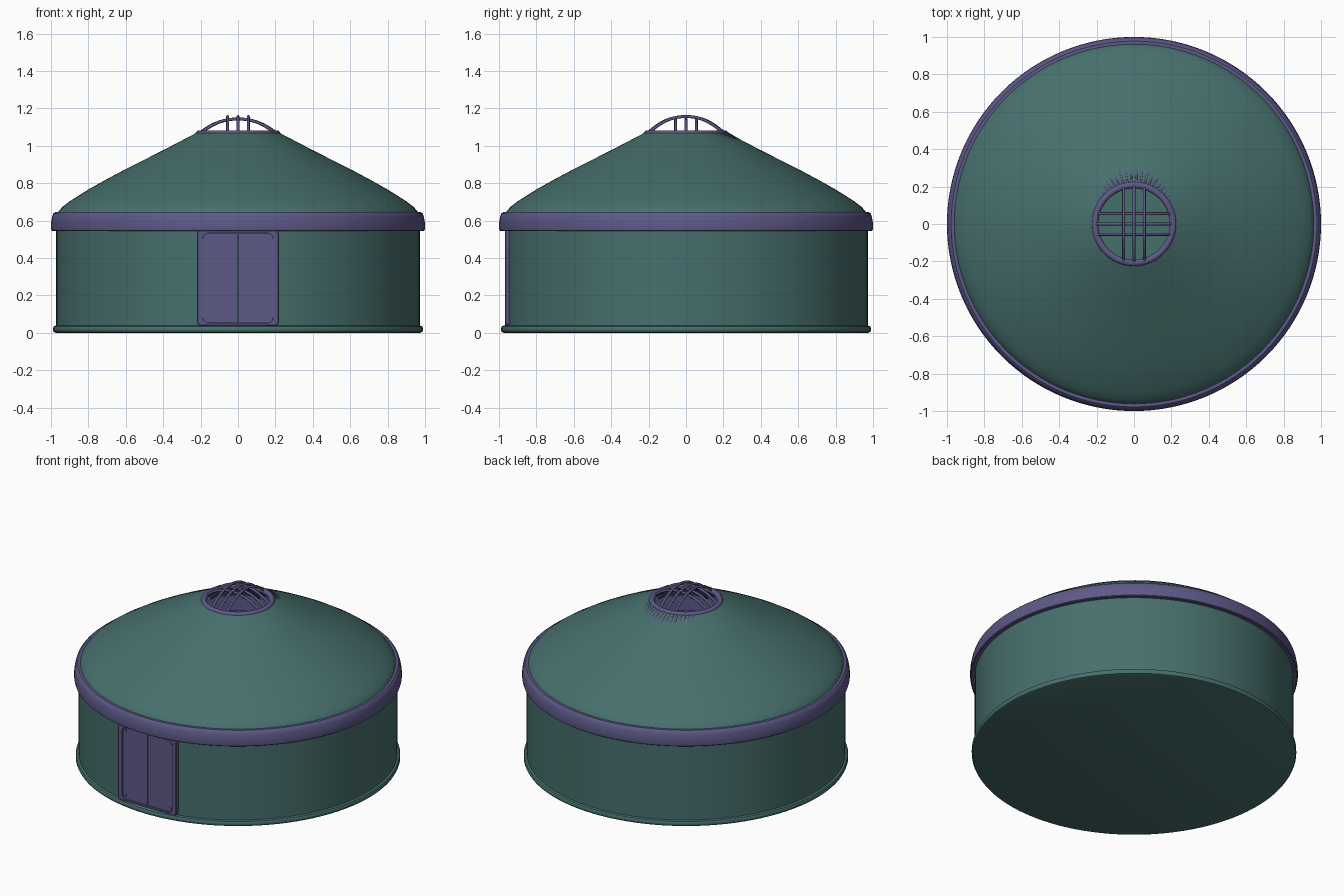
import bpy, bmesh, math
from mathutils import Vector

if "Cube" in bpy.data.objects:
    bpy.data.objects.remove(bpy.data.objects["Cube"])


def material(name, rgb):
    m = bpy.data.materials.new(name)
    m.diffuse_color = (*rgb, 1)
    m.use_nodes = True
    m.node_tree.nodes["Principled BSDF"].inputs["Base Color"].default_value = m.diffuse_color
    return m


GREEN = material("green_canvas", (0.062, 0.160, 0.152))
PURPLE = material("purple_paint", (0.110, 0.100, 0.245))


def finish(bm, name, mat, angle=35):
    bmesh.ops.recalc_face_normals(bm, faces=bm.faces[:])
    me = bpy.data.meshes.new(name)
    bm.to_mesh(me)
    bm.free()
    me.materials.append(mat)
    ob = bpy.data.objects.new(name, me)
    bpy.context.collection.objects.link(ob)
    bpy.ops.object.select_all(action='DESELECT')
    ob.select_set(True)
    bpy.context.view_layer.objects.active = ob
    bpy.ops.object.shade_smooth_by_angle(angle=math.radians(angle))
    return ob


def lathe(name, profile, mat, closed=False, seg=128, y_min=None):
    """Revolve (radius, z) points about the z axis."""
    bm = bmesh.new()
    rings = []
    for r, z in profile:
        if r == 0:
            rings.append([bm.verts.new((0, 0, z))] * seg)
            continue
        ring = []
        for i in range(seg):
            a = 2 * math.pi * i / seg
            y = r * math.sin(a)
            if y_min is not None:
                y = max(y, y_min)
            ring.append(bm.verts.new((r * math.cos(a), y, z)))
        rings.append(ring)
    pairs = list(zip(rings, rings[1:]))
    if closed:
        pairs.append((rings[-1], rings[0]))
    for a, b in pairs:
        for i in range(seg):
            j = (i + 1) % seg
            bm.faces.new(list(dict.fromkeys((a[i], a[j], b[j], b[i]))))
    return finish(bm, name, mat)


def tube(bm, path, radius, seg=8, side=None):
    """Sweep a round section along a planar path."""
    pts = [Vector(p) for p in path]
    rings = []
    for i, p in enumerate(pts):
        t = (pts[min(i + 1, len(pts) - 1)] - pts[max(i - 1, 0)]).normalized()
        u = Vector(side).normalized()
        v = t.cross(u)
        rings.append([bm.verts.new(p + radius * (math.cos(k * 2 * math.pi / seg) * u
                                                 + math.sin(k * 2 * math.pi / seg) * v))
                      for k in range(seg)])
    for a, b in zip(rings, rings[1:]):
        for k in range(seg):
            bm.faces.new((a[k], a[(k + 1) % seg], b[(k + 1) % seg], b[k]))
    bm.faces.new(rings[0])
    bm.faces.new(rings[-1])


def outline(x0, x1, z0, z1, radii, n=6):
    """Rectangle with its own radius at each corner, starting top right."""
    pts = []
    corners = [(x1, z1, -1, -1), (x0, z1, 1, -1), (x0, z0, 1, 1), (x1, z0, -1, 1)]
    for q, ((x, z, sx, sz), r) in enumerate(zip(corners, radii)):
        for k in range(n + 1):
            a = math.pi / 2 * (q + k / n)
            pts.append((x + sx * r + r * math.cos(a), z + sz * r + r * math.sin(a)))
    return pts


def add_loop(bm, pts, y):
    return [bm.verts.new((x, y, z)) for x, z in pts]


def bridge(bm, a, b):
    for i in range(len(a)):
        j = (i + 1) % len(a)
        bm.faces.new((a[i], a[j], b[j], b[i]))


# Base: floor disc with a rounded rim
lathe("base", [(0, 0), (0.975, 0), (0.985, 0.004), (0.99, 0.013), (0.99, 0.025),
               (0.985, 0.034), (0.975, 0.038), (0.955, 0.038), (0.945, 0.03), (0, 0.03)], GREEN)

# Wall, flattened where the door sits
lathe("wall", [(0.972, 0.03), (0.972, 0.60)], GREEN, y_min=-0.95)

# Roof canvas
lathe("roof", [(0.965, 0.635), (0.960, 0.648), (0.940, 0.672), (0.90, 0.703), (0.80, 0.766),
               (0.70, 0.822), (0.60, 0.875), (0.40, 0.976), (0.22, 1.070), (0.205, 1.076)], GREEN)

# Eave band
lathe("eave_band", [(0.960, 0.645), (0.978, 0.645), (0.988, 0.637), (0.994, 0.618), (0.999, 0.59),
                    (1.0, 0.56), (0.998, 0.548), (0.993, 0.544), (0.960, 0.544)], PURPLE, closed=True)

# Crown ring
lathe("crown_ring", [(0.208 + 0.018 * math.cos(k * math.pi / 6), 1.064 + 0.018 * math.sin(k * math.pi / 6))
                     for k in range(12)], PURPLE, closed=True, seg=64)

# Crown bars: two crossing sets of three arches
bm = bmesh.new()
for along_x, top in ((True, 1.143), (False, 1.156)):
    for off in (-0.055, 0, 0.055):
        half = math.sqrt(0.207 ** 2 - off ** 2)
        path = []
        for k in range(17):
            s = -1 + k / 8
            z = 1.066 + (top - 1.066) * (1 - abs(s) ** 2.2)
            path.append((s * half, off, z) if along_x else (off, s * half, z))
        tube(bm, path, 0.008, side=(0, 1, 0) if along_x else (1, 0, 0))
finish(bm, "crown_bars", PURPLE, 50)

# Rafters under the canvas, tips just showing at the back of the crown
bm = bmesh.new()
for i in range(60):
    a = 2 * math.pi * (i + 0.5) / 60
    c, s = math.cos(a), math.sin(a)
    tube(bm, [(0.94 * c, 0.94 * s, 0.645), (0.21 * c, 0.21 * s, 1.066 + 0.009 * s)],
         0.006, seg=6, side=(-s, c, 0))
finish(bm, "rafters", PURPLE, 65)

# Door frame
bm = bmesh.new()
outer = outline(-0.218, 0.218, 0.036, 0.55, (0.02,) * 4)
face = outline(-0.213, 0.213, 0.041, 0.545, (0.018,) * 4)
inner = outline(-0.187, 0.187, 0.05, 0.533, (0.03,) * 4)
loops = [add_loop(bm, outer, -0.935), add_loop(bm, outer, -0.963), add_loop(bm, face, -0.968),
         add_loop(bm, inner, -0.968), add_loop(bm, inner, -0.935)]
for a, b in zip(loops, loops[1:] + loops[:1]):
    bridge(bm, a, b)
finish(bm, "door_frame", PURPLE)

# Two door leaves with a narrow gap
for name, x0, x1, radii in (("door_leaf_left", -0.186, -0.0015, (0, 0.03, 0.03, 0)),
                            ("door_leaf_right", 0.0015, 0.186, (0.03, 0, 0, 0.03))):
    bm = bmesh.new()
    pts = outline(x0, x1, 0.051, 0.532, [max(r, 0.001) for r in radii])
    back, front = add_loop(bm, pts, -0.94), add_loop(bm, pts, -0.960)
    bridge(bm, back, front)
    bm.faces.new(front)
    bm.faces.new(back)
    finish(bm, name, PURPLE)

# Round studs at the door corners
bm = bmesh.new()
for x in (-0.167, 0.167):
    for z in (0.072, 0.512):
        tube(bm, [(x, -0.95, z), (x, -0.966, z)], 0.011, seg=16, side=(1, 0, 0))
finish(bm, "door_studs", PURPLE)
